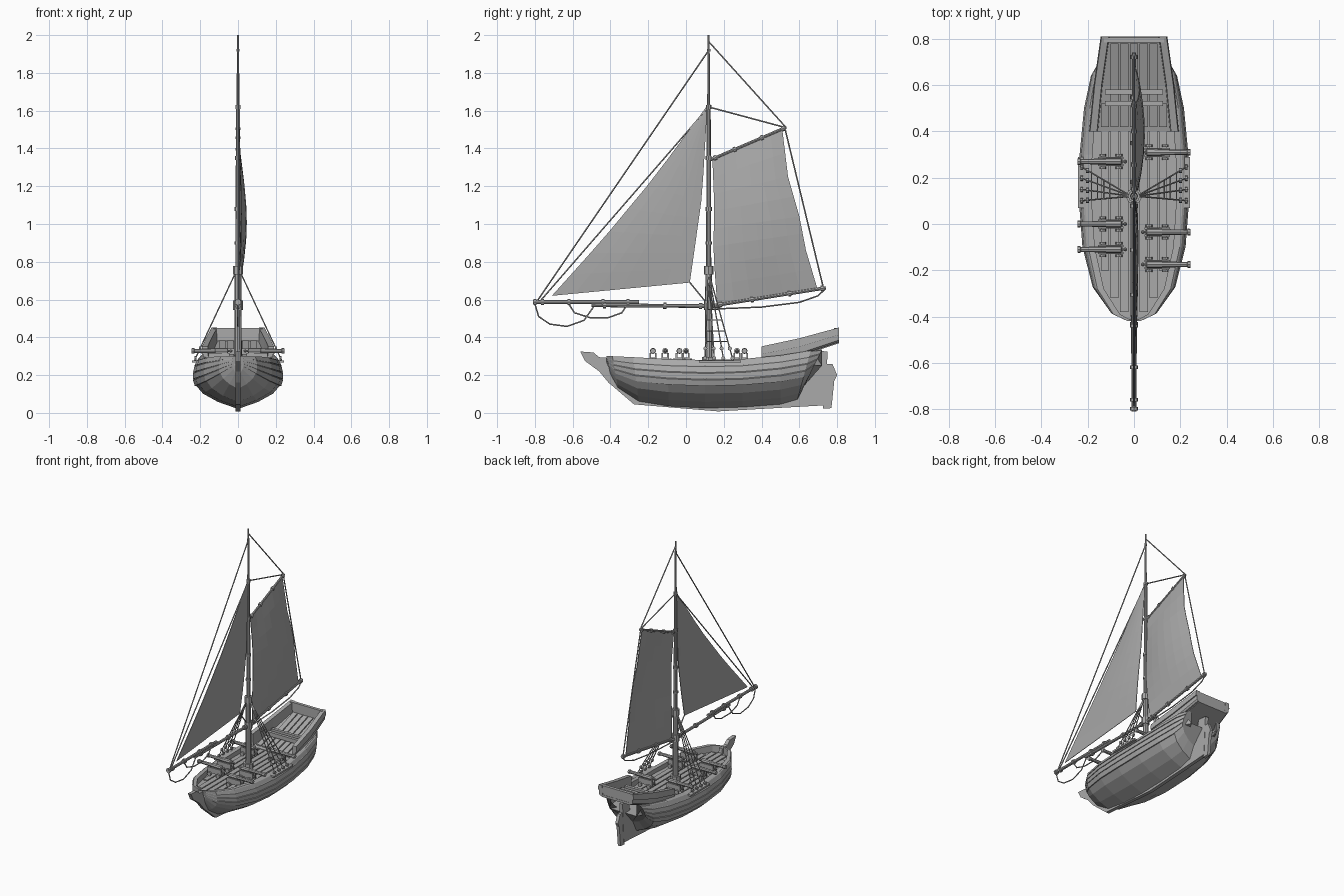
import bpy, bmesh, math
from mathutils import Vector, Matrix

cube = bpy.data.objects.get("Cube")
if cube:
    bpy.data.objects.remove(cube, do_unlink=True)

grey = bpy.data.materials.new("plain_grey")
grey.use_nodes = True
GREY = (0.4, 0.4, 0.4, 1)
grey.diffuse_color = GREY
grey.node_tree.nodes["Principled BSDF"].inputs["Base Color"].default_value = GREY
MAST_Y = 0.12


# ---- helpers ----
def finish(name, bm):
    bmesh.ops.recalc_face_normals(bm, faces=bm.faces)
    mesh = bpy.data.meshes.new(name)
    bm.to_mesh(mesh)
    bm.free()
    mesh.materials.append(grey)
    ob = bpy.data.objects.new(name, mesh)
    bpy.context.collection.objects.link(ob)
    return ob


def loft(bm, rings, caps=True):
    """Skin a row of closed rings."""
    rows = [[bm.verts.new(p) for p in r] for r in rings]
    for a, b in zip(rows, rows[1:]):
        for i in range(len(a)):
            j = (i + 1) % len(a)
            bm.faces.new((a[i], a[j], b[j], b[i]))
    if caps:
        bm.faces.new(rows[0])
        bm.faces.new(rows[-1])


def rod(bm, points, radii, sides=6):
    """Round bar along a path, radius per point or one for all."""
    pts = [Vector(p) for p in points]
    if not isinstance(radii, (list, tuple)):
        radii = [radii] * len(pts)
    side = (pts[-1] - pts[0]).orthogonal().normalized()
    rings = []
    for i, p in enumerate(pts):
        t = (pts[min(i + 1, len(pts) - 1)] - pts[max(i - 1, 0)]).normalized()
        u = (side - t * side.dot(t)).normalized()
        v = t.cross(u)
        rings.append([p + radii[i] * (u * math.cos(k * math.tau / sides) + v * math.sin(k * math.tau / sides))
                      for k in range(sides)])
    loft(bm, rings)


def box(bm, centre, size):
    bmesh.ops.create_cube(bm, size=1, matrix=Matrix.Translation(centre) @ Matrix.Diagonal((*size, 1)))


def plate(name, outline, half):
    bm = bmesh.new()
    loft(bm, [[(x, y, z) for y, z in outline] for x in (-half, half)])
    return finish(name, bm)


def along(points, t):
    """Point at t (0 to 1) on a polyline with evenly spaced knots."""
    f = t * (len(points) - 1)
    i = min(int(f), len(points) - 2)
    return Vector(points[i]).lerp(Vector(points[i + 1]), f - i)


def table(rows, y):
    """Interpolate a row of values by its first column."""
    y = max(rows[0][0], min(rows[-1][0], y))
    for a, b in zip(rows, rows[1:]):
        if y <= b[0]:
            return Vector(a).lerp(Vector(b), (y - a[0]) / (b[0] - a[0]))


# ---- hull: lapped planks above a smooth faceted bottom ----
# bottom y, top y, half width, bottom z, top z
stations = [(-.40, -.42, .03, .20, .30), (-.36, -.39, .10, .13, .30), (-.25, -.28, .178, .06, .295),
            (-.09, -.1, .222, .035, .285), (.1, .1, .237, .025, .28), (.3, .3, .234, .03, .285),
            (.5, .5, .215, .045, .305), (.59, .66, .185, .07, .33), (.63, .72, .15, .15, .335)]
# width fraction, height fraction
section = [(.05, 0), (.45, .13), (.78, .3), (.93, .46)]
laps = [(.93, .46), (.97, .6), (.97, .74), (.94, .88), (.89, 1)]
for (w0, h0), (w1, h1) in zip(laps, laps[1:]):
    section += [(w0 + .035, h0), (w1 + .035, h1 - .02), (w1, h1)]
DECK = .25
bm = bmesh.new()
rings = []
for yb, yt, w, zb, zt in stations:
    half = [(w * f, yb + (yt - yb) * h, zb + (zt - zb) * h) for f, h in section]
    inner = max(w * .89 - .028, .004)
    half += [(inner, yt, zt), (inner, yt, DECK)]
    rings.append(half + [(-x, y, z) for x, y, z in reversed(half)])
loft(bm, rings)
finish("hull", bm)

# ---- keel, stem and rudder ----
plate("keel_and_stem", [(-.56, .325), (-.49, .32), (-.46, .295), (-.40, .29), (-.38, .17), (-.22, .08), (.1, .05),
                        (.58, .07), (.65, .18), (.68, .33), (.75, .325), (.735, .04), (.17, .008), (-.275, .045),
                        (-.41, .16), (-.46, .22), (-.535, .275)], .013)
plate("rudder", [(.725, .022), (.77, .025), (.785, .17), (.80, .2), (.775, .26), (.745, .26)], .011)

# ---- raised stern: bulwarks, floor and back board ----
# y, half width, underside z, floor z, rail z
stern = [(.40, .186, .27, .262, .352), (.6, .166, .305, .315, .395), (.81, .136, .375, .385, .452)]
bm = bmesh.new()
for s in (-1, 1):
    loft(bm, [[(s * (w - .01), y, b), (s * w, y, b + .01), (s * w, y, (b + t) / 2),
               (s * (w + .008), y, (b + t) / 2), (s * (w + .004), y, t),
               (s * (w - .026), y, t), (s * (w - .03), y, b)] for y, w, b, f, t in stern])
finish("stern_bulwarks", bm)
bm = bmesh.new()
loft(bm, [[(-w + .02, y, min(b, f) - .006), (w - .02, y, min(b, f) - .006), (w - .02, y, f), (-w + .02, y, f)]
          for y, w, b, f, t in stern])
box(bm, (0, .795, .415), (.26, .022, .07))
for y in (.52, .57):
    box(bm, (0, y, .325), (.25, .022, .03))
finish("stern_floor", bm)

# ---- deck planks ----
bm = bmesh.new()
widths = [(yt, w) for yb, yt, w, zb, zt in stations]
for i in range(-4, 5):
    x = i * .042
    ys = [-.4 + k * .02 for k in range(60)]
    main = [y for y in ys if y <= .4 and table(widths, y)[1] * .89 - .03 > abs(x) + .018]
    raised = [y for y in ys if .4 < y < .79 and table(stern, y)[1] - .028 > abs(x) + .018]
    for run, height in ((main, lambda y: DECK), (raised, lambda y: table(stern, y)[3])):
        if len(run) > 1:
            stops = [run[0]] + [y for y in (.6,) if run[0] < y < run[-1]] + [run[-1]]
            loft(bm, [[(x + a * .0175, y, height(y) + b) for a, b in ((-1, -.003), (1, -.003), (1, .008), (-1, .008))]
                      for y in stops])
finish("deck_planks", bm)

# ---- cannons on wheeled carriages ----
for n, (s, y) in enumerate([(-1, .27), (-1, 0), (-1, -.11), (1, .31), (1, -.035), (1, -.175)]):
    bm = bmesh.new()
    rod(bm, [(s * x, y, .328) for x in (.03, .038, .046, .052, .056, .12, .122, .23, .232, .245)],
        [.004, .009, .004, .006, .016, .015, .013, .011, .015, .014], 8)
    for d in (-1, 1):
        box(bm, (s * .1, y + d * .015, .298), (.11, .009, .04))
        for x in (.065, .135):
            rod(bm, [(s * x, y + d * .022, .274), (s * x, y + d * .033, .274)], .015, 8)
    box(bm, (s * .1, y, .288), (.1, .03, .012))
    finish(f"cannon_{n + 1}", bm)

# ---- mast ----
bm = bmesh.new()
rod(bm, [(0, MAST_Y, z) for z in (.24, .72, .78, 1.6, 1.64, 2.0)], [.021, .018, .014, .011, .008, .005], 10)
for z, h, r in ((.27, .05, .035), (.57, .05, .026), (.755, .045, .026), (.9, .015, .018), (1.08, .02, .018),
                (1.35, .02, .016), (1.62, .02, .014), (1.92, .015, .009)):
    rod(bm, [(0, MAST_Y, z - h / 2), (0, MAST_Y, z + h / 2)], r, 8)
finish("mast", bm)


# ---- spars with bands ----
def spar(name, a, b, r, bands):
    bm = bmesh.new()
    a, b = Vector((0, *a)), Vector((0, *b))
    rod(bm, [a, b], r, 8)
    step = (b - a).normalized() * .008
    for t in bands:
        p = a.lerp(b, t)
        rod(bm, [p - step, p + step], r * 1.7, 8)
    finish(name, bm)


spar("bowsprit_outer", (-.81, .587), (-.25, .587), .010, (.02, .09, .34, .66, .9))
spar("bowsprit_inner", (-.5, .57), (.18, .565), .010, (.1, .57, .85))
spar("boom", (.14, .567), (.74, .662), .009, (.07, .35, .68, .97))
spar("gaff", (.13, 1.34), (.53, 1.512), .008, (.06, .32, .68, .96))


# ---- sails ----
def sail(name, luff, leech, bulge):
    bm = bmesh.new()
    rows, cols = 8, 6
    grid = []
    for i in range(rows + 1):
        v = i / rows
        a, b = along(luff, v), along(leech, v)
        line = []
        for j in range(cols + 1):
            p = a.lerp(b, j / cols)
            x = bulge * math.sin(math.pi * v) * math.sin(math.pi * (.12 + .7 * j / cols))
            line.append(bm.verts.new((x, p.x, p.y)))
        grid.append(line)
    for a, b in zip(grid, grid[1:]):
        for j in range(cols):
            bm.faces.new((a[j], a[j + 1], b[j + 1], b[j]))
    ob = finish(name, bm)
    solid = ob.modifiers.new("cloth", "SOLIDIFY")
    solid.thickness, solid.offset = .004, 0


sail("main_sail", [(.14, 1.34), (.15, 1.1), (.145, .85), (.165, .575)],
     [(.51, 1.5), (.54, 1.25), (.6, 1.04), (.635, .86), (.695, .66)], .045)
sail("jib_sail", [(.108, 1.62), (-.17, 1.245), (-.44, .92), (-.71, .62)],
     [(.112, 1.61), (.085, 1.15), (.05, .9), (.02, .69), (-.355, .672), (-.68, .618)][:4], .018)

# ---- standing and running ropes ----
bm = bmesh.new()
for path in ([(MAST_Y, 1.92), (-.79, .59)], [(MAST_Y, 1.62), (-.77, .595)], [(MAST_Y, 1.965), (.53, 1.51)],
             [(MAST_Y, 1.62), (.53, 1.51)], [(.525, 1.5), (.725, .67)], [(.02, .69), (.11, .58)],
             [(.735, .655), (.7, .62), (.6, .585), (.4, .56), (.15, .55)],
             [(-.8, .575), (-.78, .51), (-.72, .47), (-.63, .458), (-.54, .49), (-.49, .56)],
             [(-.62, .575), (-.59, .53), (-.51, .505), (-.41, .505), (-.34, .53), (-.31, .575)]):
    rod(bm, [(0, *p) for p in path], .0042, 5)
finish("rigging_ropes", bm)

# ---- shrouds with ratlines, deadeyes and channels ----
for side, s in (("left", 1), ("right", -1)):
    bm = bmesh.new()
    lines = []
    for y in (.1, .15, .2, .25):
        top, foot = Vector((s * .012, MAST_Y, .745)), Vector((s * .232, y, .275))
        rod(bm, [top, foot], .0035, 5)
        lines.append((top, foot))
        for t in (.86, .97):
            c = top.lerp(foot, t)
            rod(bm, [c - Vector((.006, 0, 0)), c + Vector((.006, 0, 0))], .011, 8)
    for t in (.42, .54, .66, .78):
        rod(bm, [a.lerp(b, t) for a, b in lines], .0028, 5)
    box(bm, (s * .228, .18, .272), (.03, .22, .012))
    finish(f"shrouds_{side}", bm)
